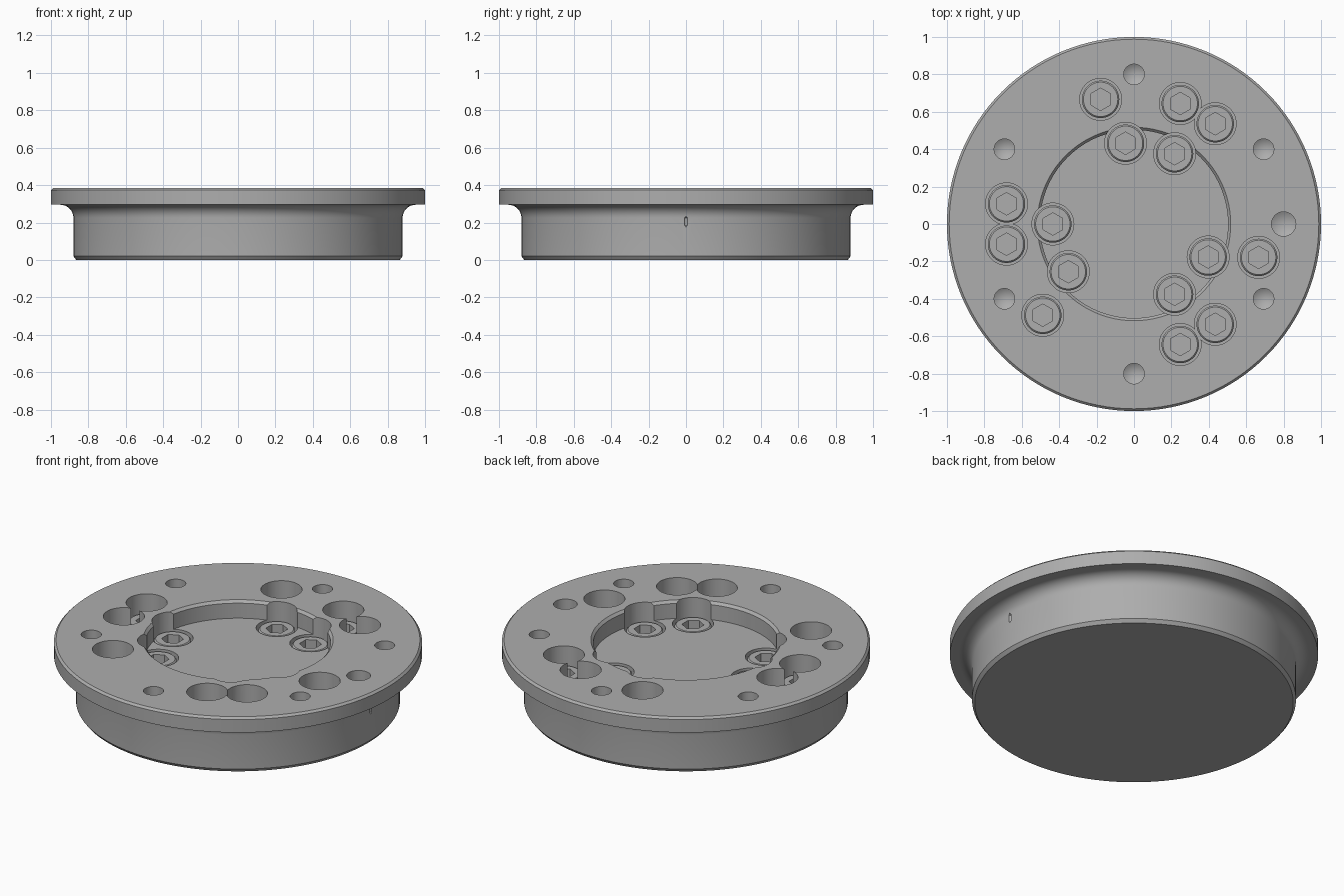
import bpy, bmesh
from math import sin, cos, pi, radians

cube = bpy.data.objects.get("Cube")
if cube:
    bpy.data.objects.remove(cube, do_unlink=True)

metal = bpy.data.materials.new("grey_metal")
metal.use_nodes = True
GREY = (0.42, 0.42, 0.42, 1)
metal.diffuse_color = GREY
metal.node_tree.nodes["Principled BSDF"].inputs["Base Color"].default_value = GREY


def lathe(name, profile, segments, x=0, y=0, turn=0):
    """Closed solid of revolution from (radius, z) points, bottom to top."""
    bm = bmesh.new()
    rings = []
    for r, z in profile:
        if r == 0:
            rings.append([bm.verts.new((0, 0, z))] * segments)
        else:
            angles = [turn + 2 * pi * i / segments for i in range(segments)]
            rings.append([bm.verts.new((r * cos(a), r * sin(a), z)) for a in angles])
    for low, high in zip(rings, rings[1:]):
        for i in range(segments):
            j = (i + 1) % segments
            corners = list(dict.fromkeys((low[i], low[j], high[j], high[i])))
            bm.faces.new(corners)
    # Flat ends
    if profile[0][0]:
        bm.faces.new(rings[0][::-1])
    if profile[-1][0]:
        bm.faces.new(rings[-1])
    bmesh.ops.recalc_face_normals(bm, faces=bm.faces)
    mesh = bpy.data.meshes.new(name)
    bm.to_mesh(mesh)
    bm.free()
    mesh.materials.append(metal)
    obj = bpy.data.objects.new(name, mesh)
    obj.location = (x, y, 0)
    bpy.context.collection.objects.link(obj)
    return obj


def carve(target, cutters):
    """Subtract the cutters, bake the result and drop the cutters."""
    for cutter in cutters:
        cutter.hide_render = True
        mod = target.modifiers.new("cut", "BOOLEAN")
        mod.operation = "DIFFERENCE"
        mod.solver = "EXACT"
        mod.object = cutter
    bpy.context.view_layer.update()
    graph = bpy.context.evaluated_depsgraph_get()
    mesh = bpy.data.meshes.new_from_object(target.evaluated_get(graph))
    target.modifiers.clear()
    target.data = mesh
    for cutter in cutters:
        bpy.data.objects.remove(cutter, do_unlink=True)


def smooth(obj):
    bpy.ops.object.select_all(action="DESELECT")
    obj.select_set(True)
    bpy.context.view_layer.objects.active = obj
    bpy.ops.object.shade_smooth_by_angle(angle=radians(25))


def polar(radius, degrees):
    a = radians(degrees)
    return radius * cos(a), radius * sin(a)


TOP, FLOOR, HEAD_TOP, SEAT = 0.385, 0.28, 0.275, 0.16

# Flanged body: chamfered base, fillet under the flange, shallow round pocket
fillet = [(0.95 - 0.07 * cos(a), 0.225 + 0.07 * sin(a))
          for a in (i * pi / 16 for i in range(9))]
profile = [(0, 0), (0.865, 0), (0.88, 0.02)] + fillet
profile += [(1, 0.295), (1, 0.373), (0.988, TOP), (0.517, TOP),
            (0.503, 0.37), (0.503, FLOOR), (0, FLOOR)]
body = lathe("flanged_body", profile, 128)

# Three-fold pattern of screw positions on two bolt circles
screws = [polar(0.69, a + t) for t in (0, 120, 240) for a in (51, 69, 105)]
screws += [polar(0.434, a + t) for t in (0, 120, 240) for a in (60, 96)]

# Counterbores, drilled holes with pointed ends, and a slot in the side
cutters = [lathe("counterbore_cutter", [(0.112, SEAT), (0.112, 0.5)], 48, x, y)
           for x, y in screws]
drills = [(a, 0.055) for a in range(30, 360, 60)] + [(0, 0.065)]
for angle, r in drills:
    x, y = polar(0.8, angle)
    cutters.append(lathe("drill_cutter", [(0, 0.19), (r, 0.225), (r, 0.5)], 32, x, y))
slot = lathe("slot_cutter", [(0, 0.175), (0.008, 0.185), (0.008, 0.225), (0, 0.235)],
             16, 0.88, 0)
carve(body, cutters + [slot])
smooth(body)

# Socket-head screws share one mesh
head = lathe("socket_screw", [(0.1, SEAT - 0.005), (0.1, HEAD_TOP - 0.008),
                              (0.092, HEAD_TOP)], 48)
socket = lathe("socket_cutter", [(0.06, HEAD_TOP - 0.055), (0.06, 0.5)], 6, turn=pi / 6)
carve(head, [socket])
smooth(head)
for i, (x, y) in enumerate(screws):
    screw = head if i == 0 else head.copy()
    if i:
        bpy.context.collection.objects.link(screw)
    screw.name = f"socket_screw_{i + 1}"
    screw.location = (x, y, 0)
